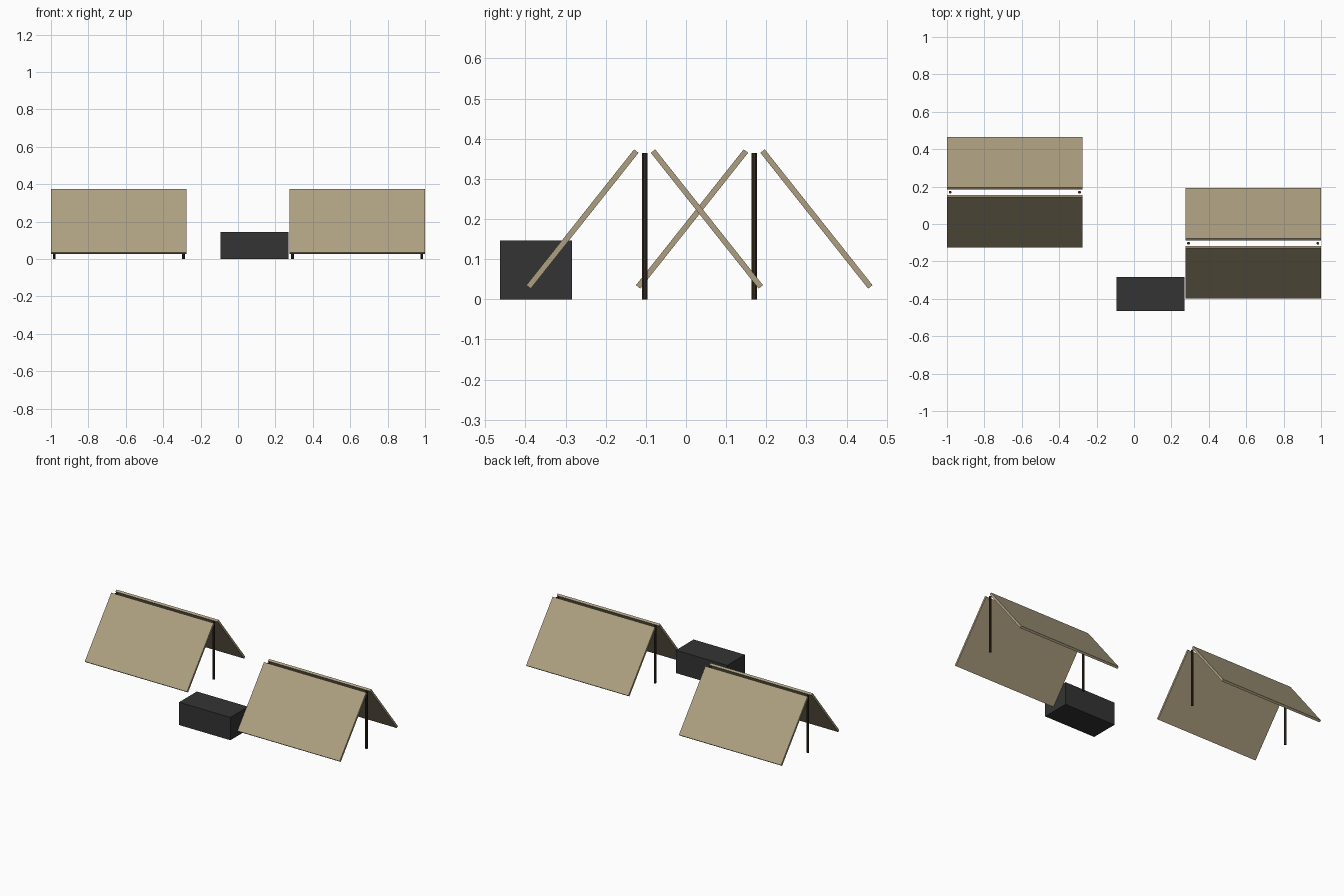
import bpy
from math import pi

cube = bpy.data.objects.get("Cube")
if cube:
    bpy.data.objects.remove(cube, do_unlink=True)


def material(name, rgb):
    m = bpy.data.materials.new(name)
    m.use_nodes = True
    m.diffuse_color = (*rgb, 1)
    bsdf = next(n for n in m.node_tree.nodes if n.type == 'BSDF_PRINCIPLED')
    bsdf.inputs["Base Color"].default_value = (*rgb, 1)
    return m


canvas = material("tan canvas", (0.42, 0.35, 0.22))
wood = material("dark brown wood", (0.035, 0.023, 0.015))
charcoal = material("charcoal crate", (0.034, 0.034, 0.034))


def finish(name, mat):
    ob = bpy.context.object
    ob.name = ob.data.name = name
    ob.data.materials.append(mat)
    return ob


def box(name, mat, centre, size, tilt=0):
    bpy.ops.mesh.primitive_cube_add(size=1, location=centre, rotation=(tilt, 0, 0))
    ob = finish(name, mat)
    ob.scale = size
    return ob


def tent(label, x, y):
    # Two leaning canvas sheets with a gap at the ridge
    for side, sign in (("front", -1), ("back", 1)):
        box(f"{label}_tent_{side}_sheet", canvas,
            (x, y + sign * 0.155, 0.2), (0.725, 0.432, 0.014), -sign * 0.9)
    # Upright poles at both ends
    for side, sign in (("right", -1), ("left", 1)):
        bpy.ops.mesh.primitive_cylinder_add(
            vertices=8, radius=0.0078, depth=0.364,
            location=(x + sign * 0.346, y, 0.182), rotation=(0, 0, pi / 8))
        finish(f"{label}_tent_{side}_pole", wood)


tent("left", 0.637, -0.103)
tent("right", -0.637, 0.17)

# Supply crate between the tents
box("supply_crate", charcoal, (0.089, -0.374, 0.073), (0.364, 0.18, 0.146))
